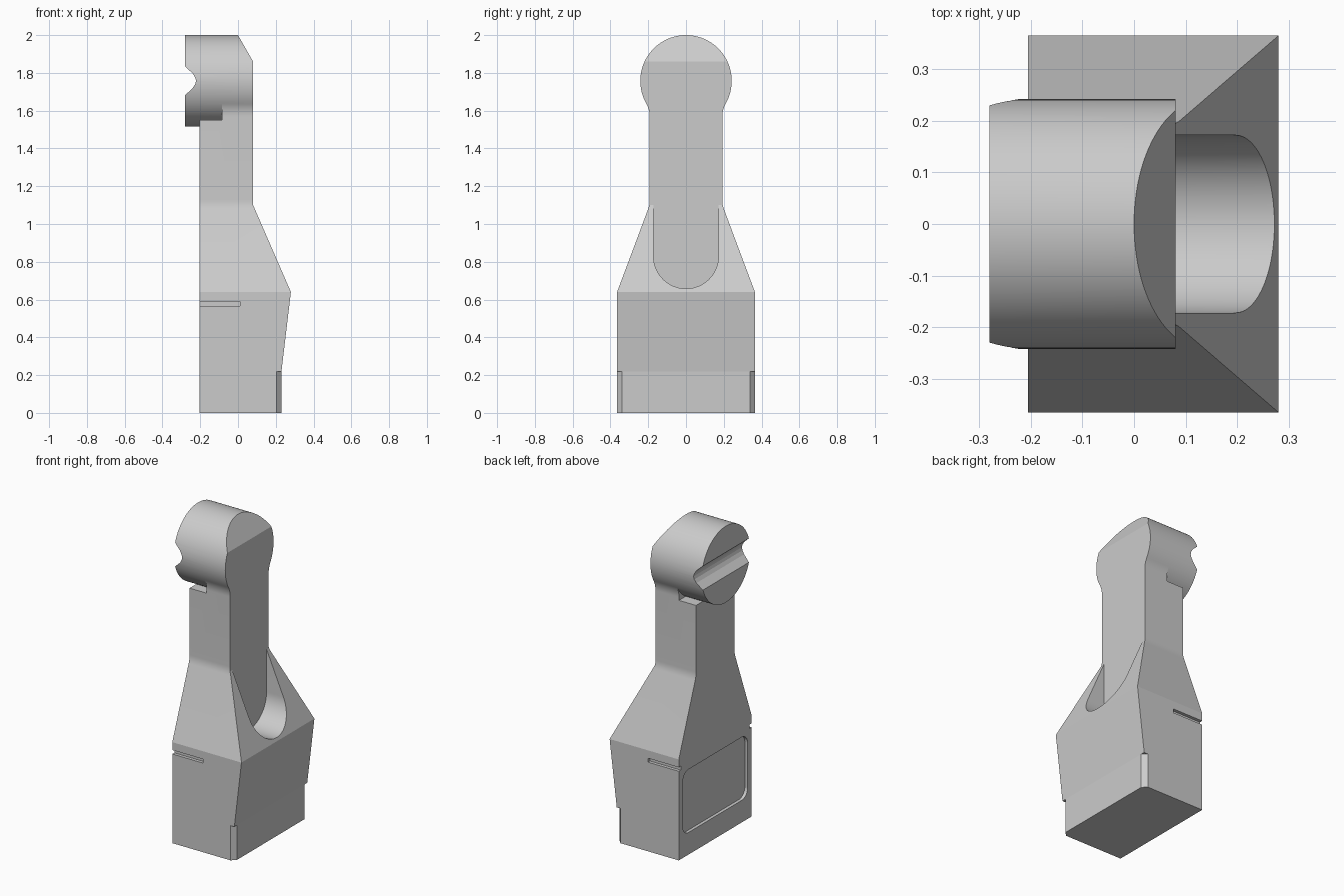
import bpy, bmesh
from math import sin, cos, radians, degrees, atan2, asin, sqrt
from mathutils import Vector

if "Cube" in bpy.data.objects:
    bpy.data.objects.remove(bpy.data.objects["Cube"])

HEAD_Z, HEAD_R, NECK = 1.758, 0.242, 0.192


def prism(name, pts, axis, lo, hi):
    """Extrude a 2D outline along an axis ('x': y,z / 'y': x,z / 'z': x,y)."""
    place = {'x': lambda a, b, t: (t, a, b),
             'y': lambda a, b, t: (a, t, b),
             'z': lambda a, b, t: (a, b, t)}[axis]
    bm = bmesh.new()
    face = bm.faces.new([bm.verts.new(place(a, b, lo)) for a, b in pts])
    new = bmesh.ops.extrude_face_region(bm, geom=[face])['geom']
    shift = Vector(place(0, 0, hi - lo))
    bmesh.ops.translate(bm, vec=shift, verts=[g for g in new if isinstance(g, bmesh.types.BMVert)])
    bmesh.ops.recalc_face_normals(bm, faces=bm.faces)
    mesh = bpy.data.meshes.new(name)
    bm.to_mesh(mesh)
    bm.free()
    obj = bpy.data.objects.new(name, mesh)
    bpy.context.collection.objects.link(obj)
    return obj


def arc(cx, cy, r, a0, a1, n):
    return [(cx + r * cos(radians(a0 + (a1 - a0) * i / n)),
             cy + r * sin(radians(a0 + (a1 - a0) * i / n))) for i in range(n + 1)]


def combine(target, tool, operation='DIFFERENCE'):
    bpy.context.view_layer.objects.active = target
    mod = target.modifiers.new(tool.name, 'BOOLEAN')
    mod.operation, mod.object, mod.solver = operation, tool, 'EXACT'
    bpy.ops.object.modifier_apply(modifier=mod.name)
    bpy.data.objects.remove(tool)


# Outline seen from the right: block, taper, neck, flare, round head
flare_r, flare_z = 0.136, 1.57
dy, dz = NECK + flare_r, flare_z - HEAD_Z
tangent = degrees(atan2(dz, dy))
half = [(0.365, 0), (0.365, 0.64)]
half += arc(NECK + 0.15, 1.129, 0.15, 200.6, 180, 6)
half += arc(NECK + flare_r, flare_z, flare_r, 180, 180 + tangent, 10)[:-1]
half += arc(0, HEAD_Z, HEAD_R, tangent, 90, 32)
outline = half + [(-y, z) for y, z in reversed(half[:-1])]
body = prism("handle_body", outline, 'x', -0.28, 0.4)

# Outline seen from the front
side = [(-0.5, -0.1), (0.23, -0.1), (0.23, 0.22), (0.28, 0.64), (0.08, 1.1),
        (0.08, 1.86), (0.0, 2.0), (-0.057, 2.1), (-0.5, 2.1)]
combine(body, prism("side_outline", side, 'y', -0.6, 0.6), 'INTERSECT')

# Clear everything behind the neck except the round head
tan_z = HEAD_Z + HEAD_R * sin(radians(tangent))
under = arc(0, HEAD_Z, HEAD_R, tangent, -180 - tangent, 32)
back = [(-0.5, -0.1), (0.5, -0.1), (0.5, tan_z)] + under + [(-0.5, tan_z)]
combine(body, prism("back_clearance", back, 'x', -0.4, -0.205))

# Undercut gaps between head and neck
floor_a = degrees(asin((1.55 - HEAD_Z) / HEAD_R))
gap = [(0.4, 1.55), (0.4, tan_z)] + arc(0, HEAD_Z, HEAD_R, tangent, floor_a, 10)
for s in (1, -1):
    combine(body, prism("head_gap", [(s * y, z) for y, z in gap], 'x', -0.3, -0.085))

# Cross groove in the back of the head
groove = [(-0.4, 1.94), (-0.28, 1.834), (-0.24, 1.797), (-0.227, 1.776)]
groove += [(-0.222, HEAD_Z)] + [(x, 2 * HEAD_Z - z) for x, z in reversed(groove)]
combine(body, prism("head_groove", groove, 'y', -0.6, 0.6))

# Round-ended channel in the sloped front
channel = [(0.172, 1.3), (-0.172, 1.3)] + arc(0, 0.83, 0.172, 180, 360, 40)
combine(body, prism("front_channel", channel, 'x', 0.08, 0.5))

# Side slots and lower corner chamfers
for s in (1, -1):
    lo, hi = sorted((s * 0.345, s * 0.5))
    slot = [(-0.4, 0.565), (0.01, 0.565), (0.01, 0.59), (-0.4, 0.59)]
    combine(body, prism("side_slot", slot, 'y', lo, hi))
    corner = [(0.203, s * 0.367), (0.25, s * 0.32), (0.25, s * 0.4), (0.203, s * 0.4)]
    corner = [(0.17, s * 0.398), (0.262, s * 0.306), (0.3, s * 0.4)]
    combine(body, prism("corner_chamfer", corner, 'z', -0.1, 0.22))

# Rounded recess in the back of the block
panel = []
for cy, cz, a in ((0.265, 0.48, 0), (-0.265, 0.48, 90), (-0.265, 0.2, 180), (0.265, 0.2, 270)):
    panel += arc(cy, cz, 0.06, a, a + 90, 16)
combine(body, prism("back_recess", panel, 'x', -0.4, -0.185))

bpy.ops.object.select_all(action='DESELECT')
body.select_set(True)
bpy.context.view_layer.objects.active = body
bpy.ops.object.shade_smooth_by_angle(angle=radians(6))
